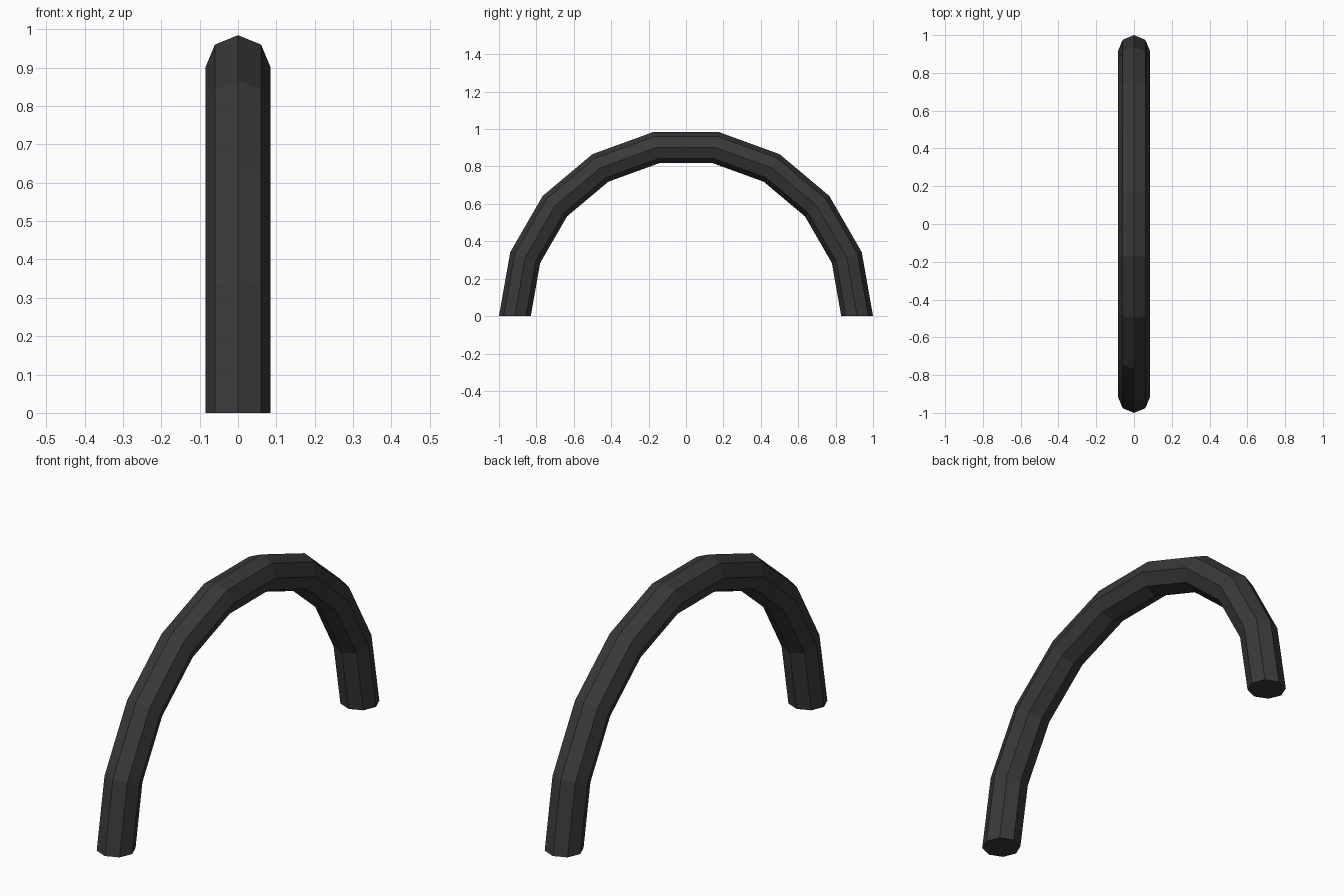
import bpy, bmesh
from math import sin, cos, pi

if "Cube" in bpy.data.objects:
    bpy.data.objects.remove(bpy.data.objects["Cube"])

R, r = 0.915, 0.085      # arch radius, tube radius
SEGMENTS, SIDES = 9, 8

bm = bmesh.new()

# Octagonal rings swept along a half circle in the YZ plane
rings = []
for i in range(SEGMENTS + 1):
    a = pi * i / SEGMENTS
    ring = []
    for j in range(SIDES):
        t = 2 * pi * j / SIDES
        d = R + r * cos(t)
        ring.append(bm.verts.new((r * sin(t), d * cos(a), d * sin(a))))
    rings.append(ring)

# Tube walls
for p, q in zip(rings, rings[1:]):
    for j in range(SIDES):
        k = (j + 1) % SIDES
        bm.faces.new((p[j], p[k], q[k], q[j]))

# Flat feet
bm.faces.new(rings[0])
bm.faces.new(rings[-1])
bmesh.ops.recalc_face_normals(bm, faces=bm.faces[:])

mesh = bpy.data.meshes.new("arched_handle")
bm.to_mesh(mesh)
bm.free()
arch = bpy.data.objects.new("arched_handle", mesh)
bpy.context.collection.objects.link(arch)

# Dark grey finish
mat = bpy.data.materials.new("dark_grey")
mat.diffuse_color = (0.04, 0.04, 0.04, 1)
mat.use_nodes = True
mat.node_tree.nodes["Principled BSDF"].inputs["Base Color"].default_value = mat.diffuse_color
mesh.materials.append(mat)
